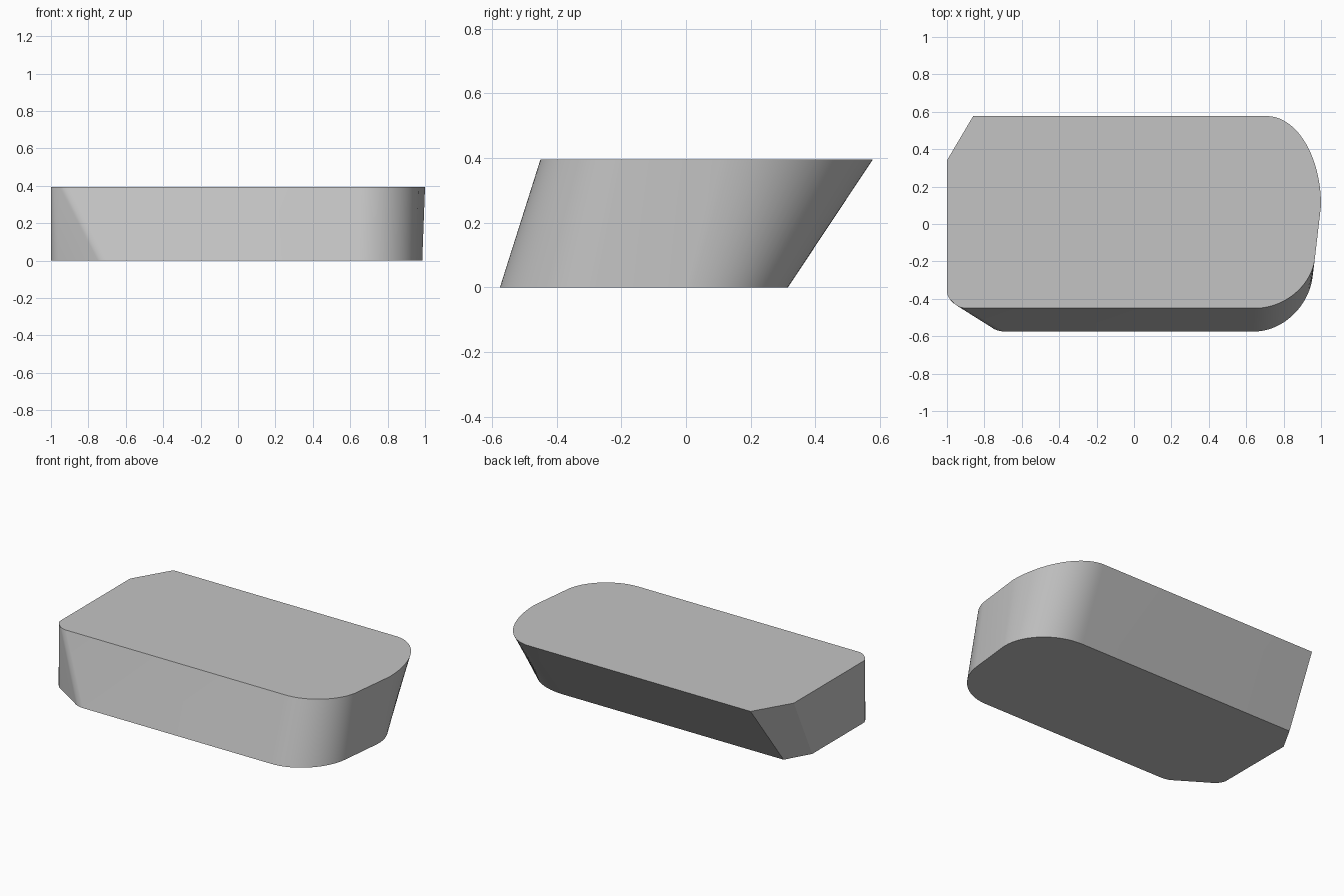
import bpy, bmesh, math
from mathutils import Vector
from mathutils.geometry import interpolate_bezier

cube = bpy.data.objects.get("Cube")
if cube:
    bpy.data.objects.remove(cube, do_unlink=True)

HEIGHT = 0.395
ROUND = 0.55  # handle length giving an elliptical corner


def corner(start, tip, end, steps):
    """Rounded corner from start to end, bulging toward tip."""
    a, t, b = Vector(start), Vector(tip), Vector(end)
    return interpolate_bezier(a, a.lerp(t, ROUND), b.lerp(t, ROUND), b, steps)


def outline(back_cut, side_cut, left_front, front_left, right_front, right_back):
    """Closed plan outline: straight back cut, four rounded corners."""
    points = [Vector(back_cut), Vector(side_cut)]
    points += corner(*left_front, 6)
    points += corner(*front_left, 6)
    points += corner(*right_front, 24)
    points += corner(*right_back, 24)
    return points


# Plan outlines of the base and the top, matched point for point
base = outline(
    (-0.91, 0.315), (-1, 0.155),
    [(-1, -0.36), (-1, -0.4), (-0.96, -0.427)],
    [(-0.75, -0.56), (-0.727, -0.575), (-0.69, -0.575)],
    [(0.64, -0.575), (0.92, -0.575), (0.955, -0.28)],
    [(0.985, 0.0), (1.0, 0.315), (0.65, 0.315)])
top = outline(
    (-0.86, 0.577), (-1, 0.34),
    [(-1, -0.36), (-1, -0.385), (-0.985, -0.4)],
    [(-0.955, -0.43), (-0.935, -0.45), (-0.9, -0.45)],
    [(0.65, -0.45), (0.92, -0.45), (0.965, -0.2)],
    [(1.0, 0.1), (1.0, 0.577), (0.71, 0.577)])

# Leaning block lofted between the two outlines
bm = bmesh.new()
low = [bm.verts.new((p.x, p.y, 0)) for p in base]
high = [bm.verts.new((p.x, p.y, HEIGHT)) for p in top]
bm.faces.new(reversed(low))
bm.faces.new(high)
for i in range(len(low)):
    j = (i + 1) % len(low)
    bm.faces.new((low[i], low[j], high[j], high[i]))
bmesh.ops.recalc_face_normals(bm, faces=bm.faces)
mesh = bpy.data.meshes.new("slanted_block")
bm.to_mesh(mesh)
bm.free()
block = bpy.data.objects.new("slanted_block", mesh)
bpy.context.collection.objects.link(block)

# Plain grey surface
grey = bpy.data.materials.new("light grey")
grey.use_nodes = True
colour = (0.55, 0.55, 0.55, 1)
grey.diffuse_color = colour
grey.node_tree.nodes["Principled BSDF"].inputs["Base Color"].default_value = colour
mesh.materials.append(grey)

bpy.ops.object.select_all(action="DESELECT")
block.select_set(True)
bpy.context.view_layer.objects.active = block
bpy.ops.object.shade_smooth_by_angle(angle=math.radians(30))
